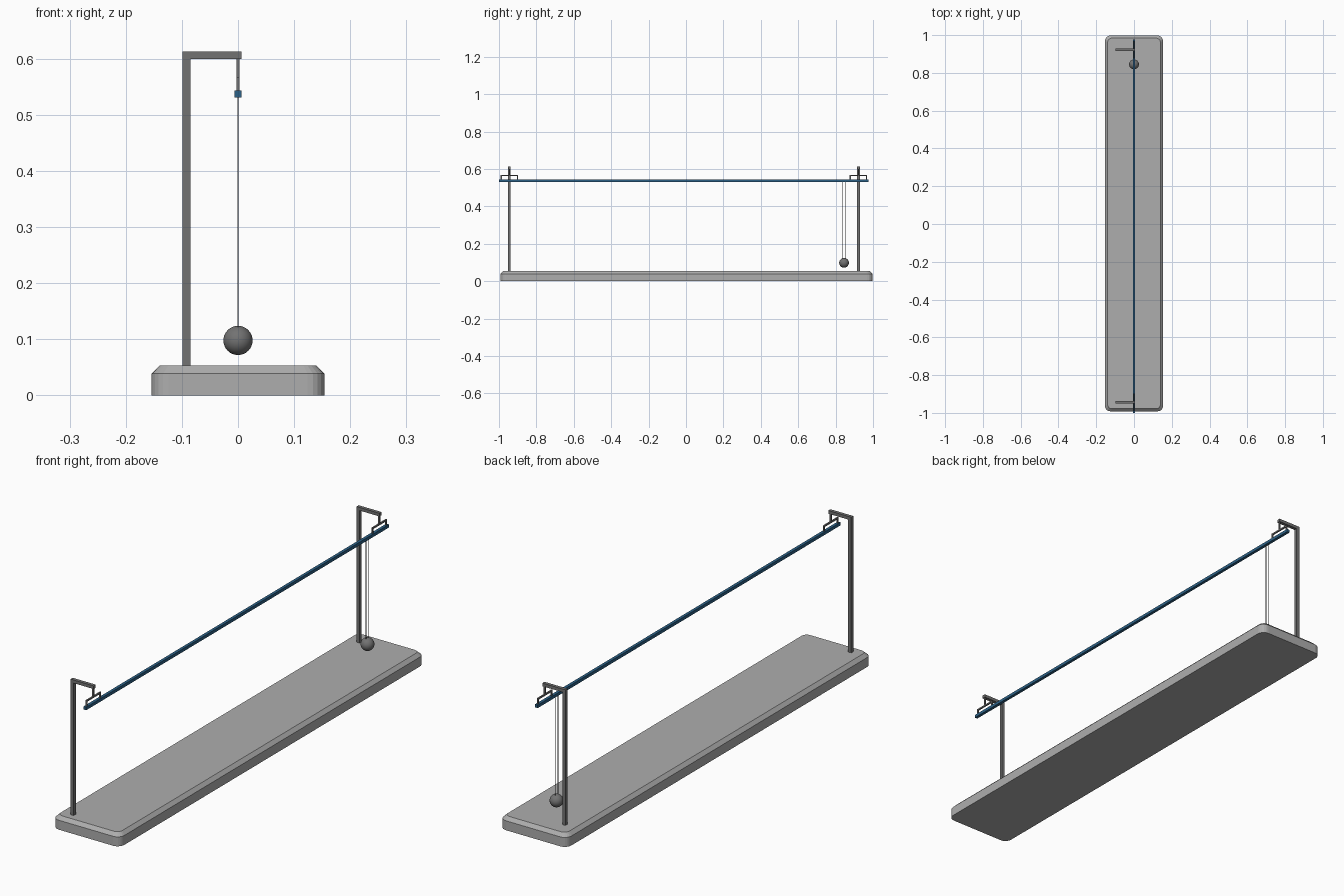
import bpy, bmesh, math
from mathutils import Vector

if "Cube" in bpy.data.objects:
    bpy.data.objects.remove(bpy.data.objects["Cube"])


def material(name, rgb):
    m = bpy.data.materials.new(name)
    m.diffuse_color = (*rgb, 1)
    m.use_nodes = True
    m.node_tree.nodes["Principled BSDF"].inputs["Base Color"].default_value = m.diffuse_color
    return m


LIGHT = material("light_grey", (0.42, 0.42, 0.42))
STEEL = material("dark_grey", (0.17, 0.17, 0.17))
BLUE = material("blue", (0.025, 0.12, 0.24))


def finish(name, bm, mat, smooth=False):
    bmesh.ops.recalc_face_normals(bm, faces=bm.faces)
    me = bpy.data.meshes.new(name)
    bm.to_mesh(me)
    bm.free()
    me.materials.append(mat)
    for p in me.polygons:
        p.use_smooth = smooth
    ob = bpy.data.objects.new(name, me)
    bpy.context.collection.objects.link(ob)
    return ob


def add_box(bm, lo, hi):
    lo, hi = Vector(lo), Vector(hi)
    vs = bmesh.ops.create_cube(bm, size=1)["verts"]
    for v in vs:
        v.co = Vector(((lo[i] + hi[i]) / 2 + v.co[i] * (hi[i] - lo[i])) for i in range(3))


def outline(hx, y0, y1, r, inset, n=5):
    # rounded rectangle in plan
    pts = []
    rr = r - inset * 0.5
    hx, y0, y1 = hx - inset, y0 + inset, y1 - inset
    for k, (cx, cy) in enumerate([(hx - rr, y1 - rr), (-hx + rr, y1 - rr),
                                  (-hx + rr, y0 + rr), (hx - rr, y0 + rr)]):
        for i in range(n + 1):
            a = math.pi / 2 * (k + i / n)
            pts.append((cx + rr * math.cos(a), cy + rr * math.sin(a)))
    return pts


# base slab with rounded corners and chamfered top
bm = bmesh.new()
rings = [[bm.verts.new((x, y, z)) for x, y in outline(0.154, -0.992, 0.998, 0.03, ins)]
         for z, ins in ((0, 0), (0.039, 0), (0.053, 0.014))]
bm.faces.new(rings[0])
bm.faces.new(rings[-1])
for a, b in zip(rings, rings[1:]):
    for i in range(len(a)):
        j = (i + 1) % len(a)
        bm.faces.new((a[i], a[j], b[j], b[i]))
finish("base", bm, LIGHT)

# two stands: post with arm, plus hanger and wire bracket
W = 0.007
for label, y in (("front", -0.944), ("back", 0.922)):
    bm = bmesh.new()
    add_box(bm, (-0.099, y - W, 0.05), (-0.085, y + W, 0.613))
    add_box(bm, (-0.085, y - W, 0.6), (0.006, y + W, 0.613))
    finish(label + "_post", bm, STEEL)

    bm = bmesh.new()
    t, h = 0.003, 0.047
    add_box(bm, (-t, y - t, 0.565), (t, y + t, 0.601))
    add_box(bm, (-t, y - h, 0.561), (t, y + h, 0.567))
    for s in (-1, 1):
        e = y + s * (h - t)
        add_box(bm, (-t, e - t, 0.54), (t, e + t, 0.562))
    finish(label + "_bracket", bm, STEEL)

# blue rail
bm = bmesh.new()
add_box(bm, (-0.0062, -1.0, 0.531), (0.0062, 0.977, 0.5435))
finish("rail", bm, BLUE)

# hanging ball on two thin strings
BY = 0.845
bm = bmesh.new()
bmesh.ops.create_uvsphere(bm, u_segments=32, v_segments=16, radius=0.026)
bmesh.ops.translate(bm, verts=bm.verts, vec=(0, BY, 0.098))
finish("ball", bm, STEEL, True)

bm = bmesh.new()
for s in (-1, 1):
    y = BY + s * 0.009
    add_box(bm, (-0.001, y - 0.001, 0.12), (0.001, y + 0.001, 0.533))
finish("strings", bm, STEEL)
